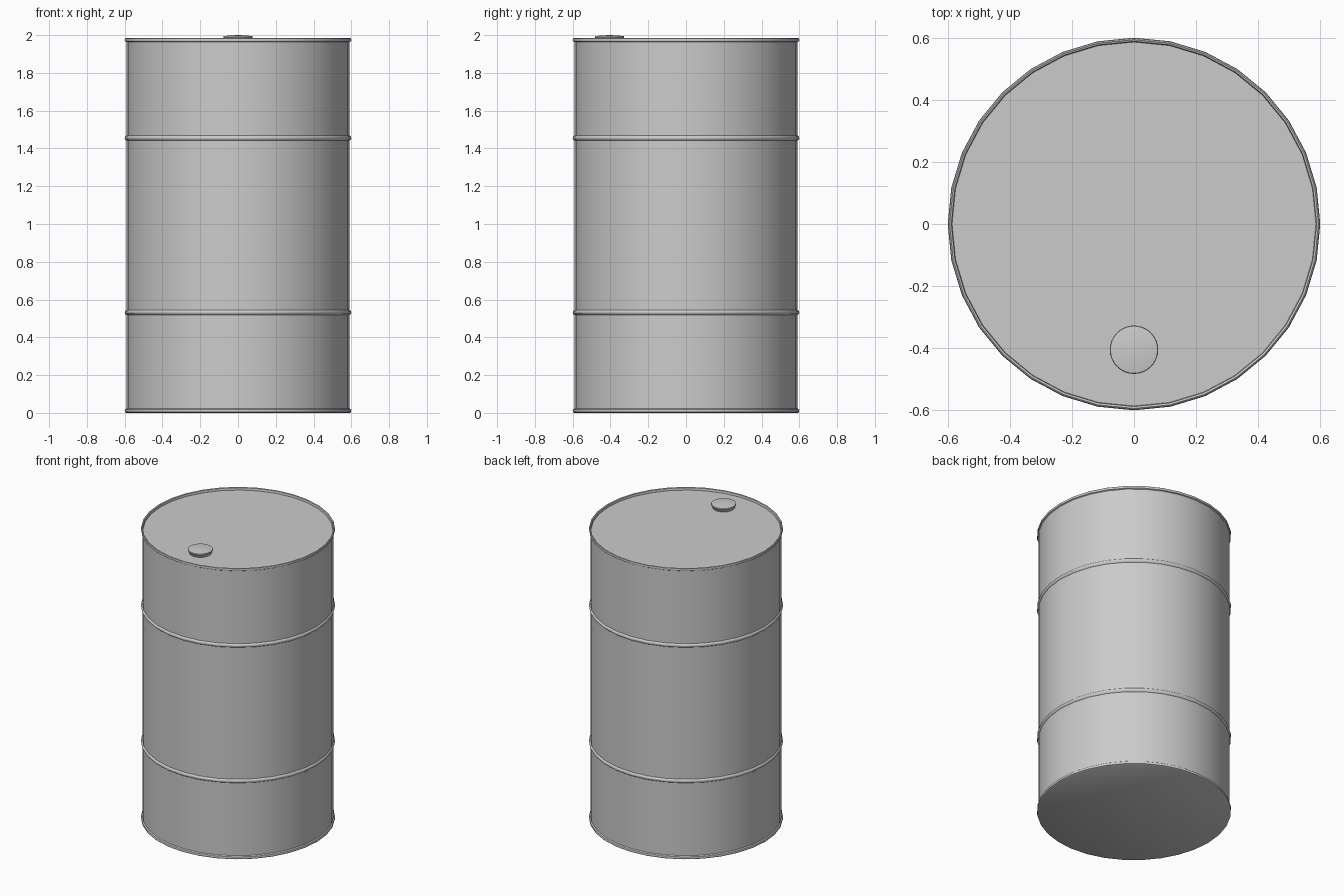
import bpy, bmesh
from math import cos, sin, tau, radians

if "Cube" in bpy.data.objects:
    bpy.data.objects.remove(bpy.data.objects["Cube"])


def lathe(name, profile, sides, center=(0, 0), sharp=35):
    """Revolve (radius, z) points around a vertical axis; radius 0 closes to a point."""
    bm = bmesh.new()
    rings = []
    for r, z in profile:
        n = sides if r > 0 else 1
        rings.append([bm.verts.new((r * cos(tau * i / sides), r * sin(tau * i / sides), z))
                      for i in range(n)])
    for a, b in zip(rings, rings[1:]):
        for i in range(sides):
            j = (i + 1) % sides
            if len(a) == 1:
                bm.faces.new((a[0], b[j], b[i]))
            elif len(b) == 1:
                bm.faces.new((a[i], a[j], b[0]))
            else:
                bm.faces.new((a[i], a[j], b[j], b[i]))
    bmesh.ops.recalc_face_normals(bm, faces=bm.faces)
    mesh = bpy.data.meshes.new(name)
    bm.to_mesh(mesh)
    bm.free()
    obj = bpy.data.objects.new(name, mesh)
    obj.location = (*center, 0)
    bpy.context.collection.objects.link(obj)
    bpy.ops.object.select_all(action='DESELECT')
    obj.select_set(True)
    bpy.context.view_layer.objects.active = obj
    bpy.ops.object.shade_smooth_by_angle(angle=radians(sharp))
    return obj


BODY, RIB = 0.591, 0.6


def rib(z, h=0.013):
    """Rounded hoop bulging from the wall."""
    return [(BODY, z - h), (RIB - 0.002, z - h * 0.55), (RIB, z),
            (RIB - 0.002, z + h * 0.55), (BODY, z + h)]


# Drum: flat bottom, bottom rim, two hoops, top rim and recessed lid
profile = [(0, 0), (BODY, 0), (RIB - 0.002, 0.004), (RIB, 0.012), (RIB - 0.002, 0.019), (BODY, 0.024)]
profile += rib(0.532) + rib(1.455)
profile += [(BODY, 1.963), (RIB - 0.002, 1.967), (RIB, 1.974), (RIB - 0.002, 1.981),
            (0.594, 1.984), (0.588, 1.981), (0.586, 1.966), (0, 1.966)]
lathe("drum_body", profile, 32)

# Bung cap on the lid
cap = [(0, 1.964), (0.066, 1.964), (0.074, 1.982), (0.078, 1.988), (0.076, 1.994), (0.05, 1.998), (0, 2.0)]
lathe("bung_cap", cap, 32, center=(0, -0.405), sharp=50)
